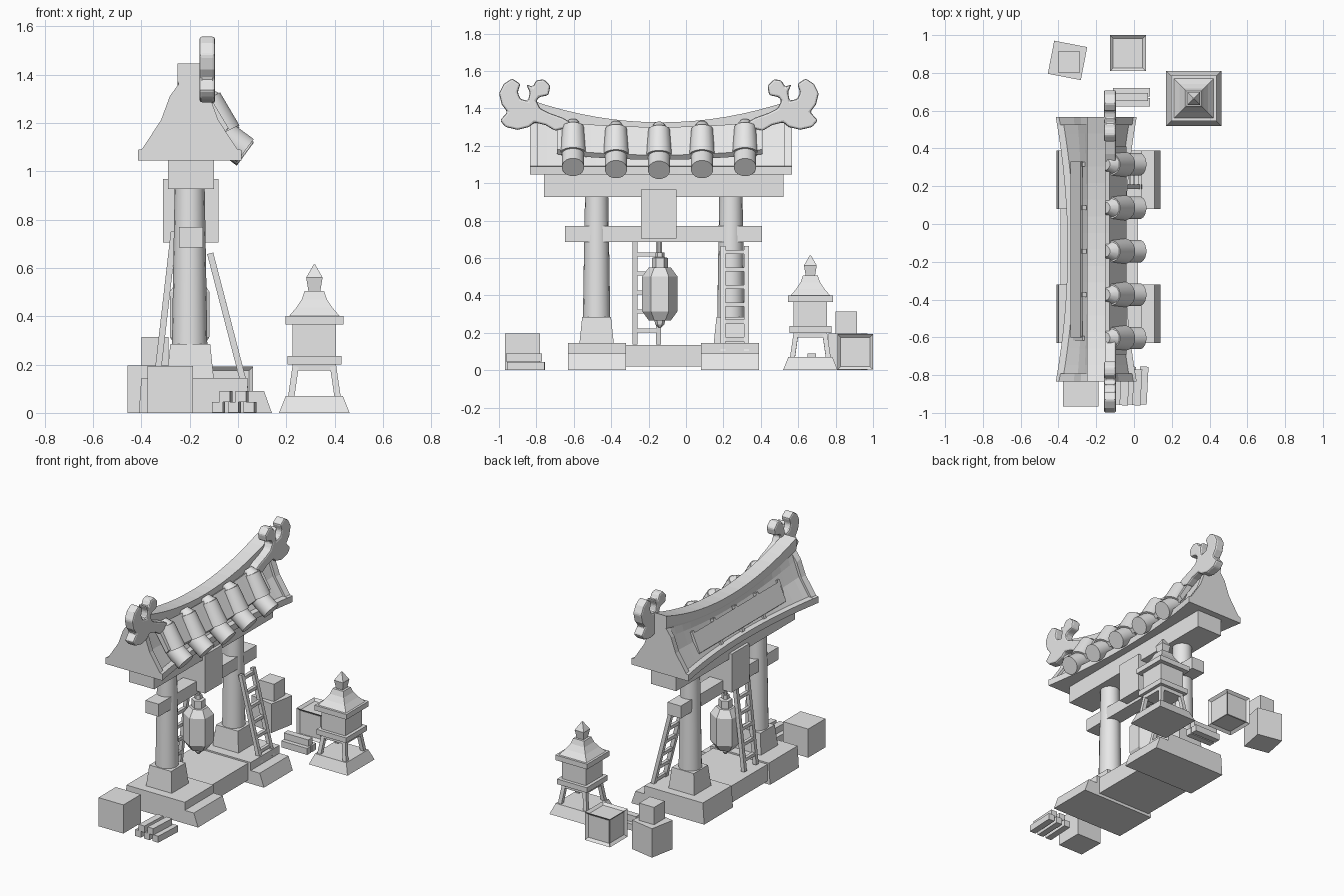
import bpy, bmesh, math
from mathutils import Vector as V

if "Cube" in bpy.data.objects:
    bpy.data.objects.remove(bpy.data.objects["Cube"])

stone = bpy.data.materials.new("plain_grey")
stone.use_nodes = True
GREY = (0.8, 0.8, 0.8, 1)
stone.diffuse_color = GREY
stone.node_tree.nodes["Principled BSDF"].inputs["Base Color"].default_value = GREY


def finish(name, bm, smooth=False):
    bmesh.ops.recalc_face_normals(bm, faces=bm.faces)
    me = bpy.data.meshes.new(name)
    bm.to_mesh(me)
    bm.free()
    me.materials.append(stone)
    ob = bpy.data.objects.new(name, me)
    bpy.context.collection.objects.link(ob)
    if smooth:
        bpy.ops.object.select_all(action='DESELECT')
        ob.select_set(True)
        bpy.context.view_layer.objects.active = ob
        bpy.ops.object.shade_smooth_by_angle(angle=math.radians(35))
    return ob


def loft(name, rings, smooth=False):
    """Skin a row of equal rings and cap both ends."""
    bm = bmesh.new()
    rows = [[bm.verts.new(p) for p in r] for r in rings]
    n = len(rows[0])
    for a, b in zip(rows, rows[1:]):
        for i in range(n):
            j = (i + 1) % n
            bm.faces.new((a[i], a[j], b[j], b[i]))
    bm.faces.new(rows[0])
    bm.faces.new(rows[-1])
    return finish(name, bm, smooth)


def block(name, x, y, z, top=None):
    """Box from ranges; top gives other x, y ranges for the upper face."""
    def ring(x, y, h):
        return [(x[0], y[0], h), (x[1], y[0], h), (x[1], y[1], h), (x[0], y[1], h)]
    tx, ty = top or (x, y)
    return loft(name, [ring(x, y, z[0]), ring(tx, ty, z[1])])


def turned(name, cx, cy, profile, n, start=0.0, smooth=False):
    """Upright n-sided form from (radius, height) pairs."""
    return loft(name, [[(cx + r * math.cos(start + math.tau * i / n),
                         cy + r * math.sin(start + math.tau * i / n), z)
                        for i in range(n)] for r, z in profile], smooth)


def square(name, cx, cy, profile):
    return turned(name, cx, cy, [(r * math.sqrt(2), z) for r, z in profile], 4, math.pi / 4)


def rod(name, p, q, r, n=4, r2=None, smooth=False):
    """Bar between two points; n = 4 gives a square bar of half width r."""
    p, q = V(p), V(q)
    d = (q - p).normalized()
    u = V((1, 0, 0)) if abs(d.y) > 0.9 else V((0, 1, 0))
    w = d.cross(u).normalized()
    u = w.cross(d)
    k = math.sqrt(2) if n == 4 else 1
    def ring(c, rad):
        return [c + k * rad * (u * math.cos(math.tau * (i + 0.5) / n)
                               + w * math.sin(math.tau * (i + 0.5) / n)) for i in range(n)]
    return loft(name, [ring(p, r), ring(q, r2 or r)], smooth)


CX, CY = -0.20, -0.14

# Platform: two end slabs, a recessed middle and two sloped steps
for tag, y in (("front", (-0.63, -0.32)), ("back", (0.08, 0.39))):
    block("platform_" + tag, (-0.41, 0.04), y, (0, 0.145), ((-0.40, 0.04), y))
    block("step_" + tag, (0.03, 0.14), y, (0, 0.09), ((0.03, 0.108), y))
block("platform_middle", (-0.39, 0.02), (-0.33, 0.09), (0.02, 0.135))

# Columns on tapered plinths
for tag, y in (("front", -0.478), ("back", 0.24)):
    block("plinth_" + tag, (-0.295, -0.10), (y - 0.092, y + 0.092), (0.14, 0.285),
          ((-0.28, -0.115), (y - 0.077, y + 0.077)))
    turned("column_" + tag, CX, y, [(0.073, 0.28), (0.068, 0.6), (0.062, 0.94)], 16, smooth=True)

# Beams and hanging board
block("tie_beam", (-0.245, -0.145), (-0.647, 0.406), (0.685, 0.77))
block("top_beam", (-0.29, -0.10), (-0.76, 0.52), (0.927, 1.045))
block("board", (-0.31, -0.08), (-0.24, -0.05), (0.705, 0.967))

# Hanging lamp
turned("lamp_body", CX, CY, [(0.058, 0.265), (0.095, 0.315), (0.095, 0.50), (0.06, 0.548)], 6, math.pi / 2)
turned("lamp_cap", CX, CY, [(0.043, 0.545), (0.043, 0.60), (0.024, 0.605), (0.024, 0.63)], 6, math.pi / 2)
turned("lamp_tassel", CX, CY, [(0.03, 0.27), (0.024, 0.245), (0.006, 0.225)], 6, math.pi / 2)
rod("lamp_rope", (CX, CY, 0.62), (CX, CY, 0.71), 0.013, 8)


# Ladders
def ladder(name, y, foot, head, rungs):
    a, b = V((foot[0], 0, foot[1])), V((head[0], 0, head[1]))
    for s in (-1, 1):
        off = V((0, y + s * 0.063, 0))
        rod(name + "_rail", a + off, b + off, 0.013)
    for i in range(rungs):
        c = a.lerp(b, (i + 0.7) / rungs)
        rod(name + "_rung", c + V((0, y - 0.06, 0)), c + V((0, y + 0.06, 0)), 0.011)


ladder("front_ladder", 0.26, (0.03, 0.10), (-0.115, 0.66), 6)
ladder("back_ladder", -0.21, (-0.335, 0.14), (-0.265, 0.75), 6)


# Roof: flared, sagging section swept along the ridge
HALF = 0.70
def roof_ring(t, grow=0.0):
    w = 0.152 + 0.062 * t * t
    top = 1.325 + 0.12 * t * t
    rise = top - 1.09
    half = [(w, 1.045), (w, 1.088), (w - 0.035 + grow, 1.092),
            (0.47 * w + grow, 1.09 + 0.34 * rise), (0.3 * w + grow, 1.09 + 0.62 * rise),
            (0.046, 1.09 + 0.76 * rise), (0.05, 1.09 + 0.8 * rise), (0.05, top)]
    pts = half + [(-x, z) for x, z in reversed(half)]
    return [(CX + x, -0.134 + HALF * t, z) for x, z in pts]


loft("roof", [roof_ring(i / 8) for i in range(-8, 9)])
for s in (-1, 1):
    loft("gable_board", [roof_ring(s * t, 0.018) for t in (0.94, 1.0)])

# Back slope: battens and a long panel
TILES = [CY - 0.004 + 0.23 * i for i in range(-2, 3)]
for y in TILES:
    rod("batten", (-0.325, y, 1.09), (-0.262, y, 1.25), 0.012)
loft("back_panel", [[(x, y, z) for x, z in ((-0.335, 1.125), (-0.325, 1.115), (-0.272, 1.235), (-0.282, 1.245))]
                    for y in (-0.60, 0.33)])

# Front slope: pan plate and five rows of round tiles
pan = []
for i in range(-6, 7):
    t = i / 6
    lift = 0.03 * t * t
    pan.append([(x, CY + 0.55 * t, z + lift) for x, z in
                ((-0.16, 1.28), (-0.13, 1.30), (-0.04, 1.15), (-0.06, 1.125))])
loft("pan_tiles", pan)
for y in TILES:
    h = 0.015 * ((y - CY) / 0.46) ** 2
    rod("tile_upper", (-0.125, y, 1.285 + h), (-0.055, y, 1.145 + h), 0.058, 16, 0.069, True)
    rod("tile_knob", (-0.15, y, 1.31 + h), (-0.12, y, 1.275 + h), 0.03, 12, 0.055, True)
    rod("tile_lower", (-0.085, y, 1.155 + h), (0.03, y, 1.07 + h), 0.06, 16, smooth=True)

# Ridge-end scrolls: one outline, mirrored
SCROLL = [(-.93, 1.56), (-.885, 1.53), (-.90, 1.485), (-.885, 1.45), (-.845, 1.44), (-.835, 1.485),
          (-.855, 1.53), (-.82, 1.515), (-.80, 1.55), (-.76, 1.555), (-.725, 1.52), (-.735, 1.47),
          (-.785, 1.46), (-.80, 1.44), (-.78, 1.40), (-.73, 1.375), (-.66, 1.35), (-.59, 1.31),
          (-.64, 1.295), (-.70, 1.28), (-.75, 1.31), (-.81, 1.325), (-.84, 1.30), (-.90, 1.285),
          (-.965, 1.30), (-.995, 1.335), (-.955, 1.38), (-.985, 1.42), (-1.0, 1.48), (-.975, 1.53)]
for tag, flip in (("front", False), ("back", True)):
    bm = bmesh.new()
    face = bm.faces.new([bm.verts.new((-0.16, 2 * -0.145 - y if flip else y, z)) for y, z in SCROLL])
    out = bmesh.ops.extrude_face_region(bm, geom=[face])
    bmesh.ops.translate(bm, vec=(0.065, 0, 0),
                        verts=[v for v in out["geom"] if isinstance(v, bmesh.types.BMVert)])
    ob = finish("scroll_" + tag, bm)
    bev = ob.modifiers.new("soft_edge", 'BEVEL')
    bev.width, bev.segments = 0.012, 2

# Stone lantern
LX, LY = 0.316, 0.665
square("lantern_base", LX, LY, [(0.146, 0), (0.118, 0.07)])
for sx in (-1, 1):
    for sy in (-1, 1):
        rod("lantern_leg", (LX + sx * 0.096, LY + sy * 0.096, 0.065),
            (LX + sx * 0.078, LY + sy * 0.078, 0.19), 0.013)
square("lantern_shelf", LX, LY, [(0.09, 0.175), (0.09, 0.2), (0.112, 0.2), (0.112, 0.235), (0.09, 0.235)])
square("lantern_box", LX, LY, [(0.09, 0.22), (0.09, 0.37)])
square("lantern_roof", LX, LY, [(0.12, 0.365), (0.12, 0.40), (0.105, 0.40), (0.075, 0.435),
                                (0.052, 0.47), (0.04, 0.505)])
square("lantern_finial", LX, LY, [(0.024, 0.50), (0.034, 0.56), (0.003, 0.614)])

# Boxes and panelled crate
block("front_box", (-0.375, -0.187), (-0.967, -0.78), (0, 0.195))
ob = square("back_box", 0, 0, [(0.089, 0), (0.089, 0.197)])
ob.location = (-0.352, 0.866, 0)
ob.rotation_euler.z = math.radians(-11)
block("small_box", (-0.40, -0.288), (0.80, 0.915), (0.195, 0.315))
bm = bmesh.new()
bmesh.ops.create_cube(bm, size=0.19)
bmesh.ops.translate(bm, verts=bm.verts, vec=(-0.032, 0.905, 0.0975))
bmesh.ops.inset_individual(bm, faces=bm.faces[:], thickness=0.024, depth=-0.015)
finish("crate", bm)

# Timber piles
for x in (-0.085, -0.02, 0.045):
    rod("front_timber", (x, -0.955, 0.023), (x + 0.01, -0.755, 0.023), 0.022)
for x in (-0.055, 0.012):
    rod("front_timber_upper", (x, -0.96, 0.068), (x + 0.01, -0.77, 0.068), 0.022)
for y in (0.645, 0.697):
    rod("back_timber", (-0.11, y, 0.023), (0.085, y, 0.023), 0.022)
rod("back_timber_upper", (-0.11, 0.672, 0.068), (0.075, 0.672, 0.068), 0.022)
